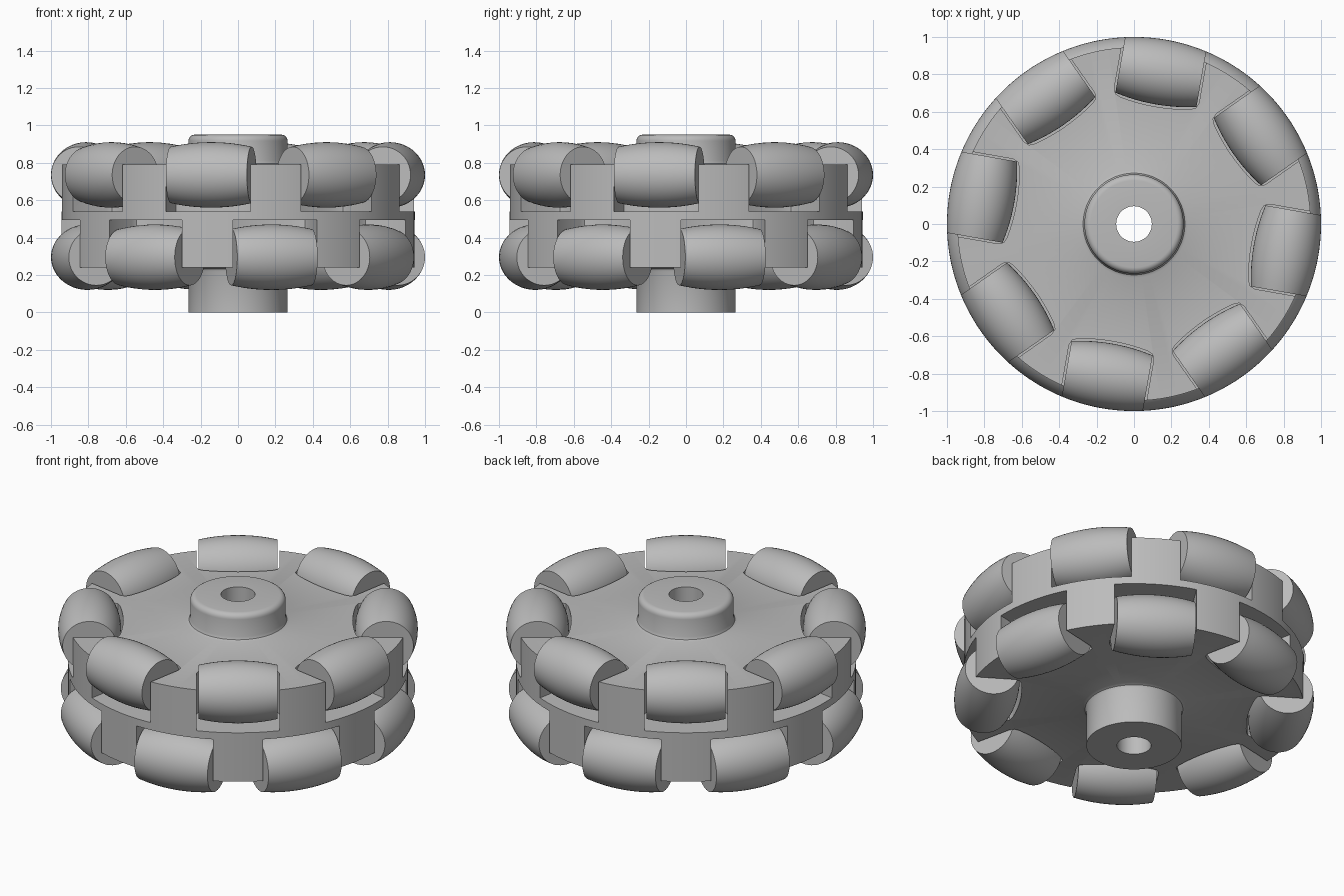
import bpy, bmesh
from math import sqrt, sin, cos, pi, radians
from mathutils import Matrix

cube = bpy.data.objects.get("Cube")
if cube:
    bpy.data.objects.remove(cube)

grey = bpy.data.materials.new("light grey plastic")
grey.use_nodes = True
colour = (0.5, 0.5, 0.5, 1)
grey.diffuse_color = colour
grey.node_tree.nodes["Principled BSDF"].inputs["Base Color"].default_value = colour

RING = 0.825          # distance of roller axes from the wheel axis
HALF = 0.22           # half length of a roller
POCKET = 0.23         # half width of a pocket


def finish(bm, name):
    bmesh.ops.recalc_face_normals(bm, faces=bm.faces)
    mesh = bpy.data.meshes.new(name)
    bm.to_mesh(mesh)
    bm.free()
    mesh.materials.append(grey)
    obj = bpy.data.objects.new(name, mesh)
    bpy.context.collection.objects.link(obj)
    return obj


def activate(obj):
    bpy.ops.object.select_all(action='DESELECT')
    obj.select_set(True)
    bpy.context.view_layer.objects.active = obj


def lathe(name, profile, steps, closed=False):
    """Revolve (radius, height) points around z; open profiles get caps."""
    bm = bmesh.new()
    rings = [[bm.verts.new((r * cos(2 * pi * i / steps), r * sin(2 * pi * i / steps), z))
              for i in range(steps)] for r, z in profile]
    pairs = list(zip(rings, rings[1:]))
    if closed:
        pairs.append((rings[-1], rings[0]))
    else:
        bm.faces.new(rings[0])
        bm.faces.new(rings[-1])
    for a, b in pairs:
        for i in range(steps):
            j = (i + 1) % steps
            bm.faces.new((a[i], a[j], b[j], b[i]))
    return finish(bm, name)


def barrel(t):
    """Roller radius at distance t from its middle, so the rim is a true circle."""
    return sqrt(1 - t * t) - RING


def pocket(name, z0, z1):
    """Prism with a bowed, round-cornered inner edge; x is radial, y tangential."""
    bm = bmesh.new()
    inner = [(RING - barrel(t) - 0.012, t) for t in [0.19 * k / 4 for k in range(-4, 5)]]
    corner = [(inner[0][0] + 0.012, 0.218), (inner[0][0] + 0.04, POCKET)]
    outline = ([(1.2, -POCKET)] + [(x, -y) for x, y in reversed(corner)] + inner
               + corner + [(1.2, POCKET)])
    face = bm.faces.new([bm.verts.new((x, y, z0)) for x, y in outline])
    new = bmesh.ops.extrude_face_region(bm, geom=[face])["geom"]
    bmesh.ops.translate(bm, vec=(0, 0, z1 - z0),
                        verts=[v for v in new if isinstance(v, bmesh.types.BMVert)])
    return finish(bm, name)


# Wheel body: disc, both hub ends and the bore in one turned profile
fillet = 0.022
hub_edge = [(0.232 + 0.033 * sin(a), 0.917 + 0.033 * cos(a))
            for a in [radians(18 * k) for k in range(6)]]
body_profile = ([(0.095, 0), (0.265, 0), (0.265, 0.24 - fillet), (0.272, 0.233),
                 (0.265 + fillet, 0.24), (0.945, 0.24), (0.945, 0.79),
                 (0.265 + fillet, 0.79), (0.272, 0.797), (0.265, 0.79 + fillet)]
                + hub_edge[::-1] + [(0.095, 0.95)])
body = lathe("wheel_body", body_profile, 128, closed=True)

# Two staggered rows: roller height, pocket range, first angle
rows = [("upper", 0.735, 0.54, 1.1, 80), ("lower", 0.295, -0.1, 0.495, 57.5)]
roller_profile = [(barrel(t), t) for t in [HALF * k / 6 for k in range(-6, 7)]]

for row, height, z0, z1, start in rows:
    for n in range(8):
        turn = Matrix.Rotation(radians(start - 45 * n), 4, 'Z')

        # Cut the pocket
        cutter = pocket("pocket_cutter", z0, z1)
        cutter.data.transform(turn)
        cutter.hide_render = True
        cut = body.modifiers.new("pocket", 'BOOLEAN')
        cut.operation = 'DIFFERENCE'
        cut.solver = 'EXACT'
        cut.object = cutter
        activate(body)
        bpy.ops.object.modifier_apply(modifier=cut.name)
        bpy.data.objects.remove(cutter)

        # Barrel roller lying along the tangent
        roller = lathe(f"{row}_roller_{n + 1}", roller_profile, 48)
        roller.data.transform(turn @ Matrix.Translation((RING, 0, height))
                              @ Matrix.Rotation(pi / 2, 4, 'X'))
        activate(roller)
        bpy.ops.object.shade_smooth_by_angle(angle=radians(30))

activate(body)
bpy.ops.object.shade_smooth_by_angle(angle=radians(30))
